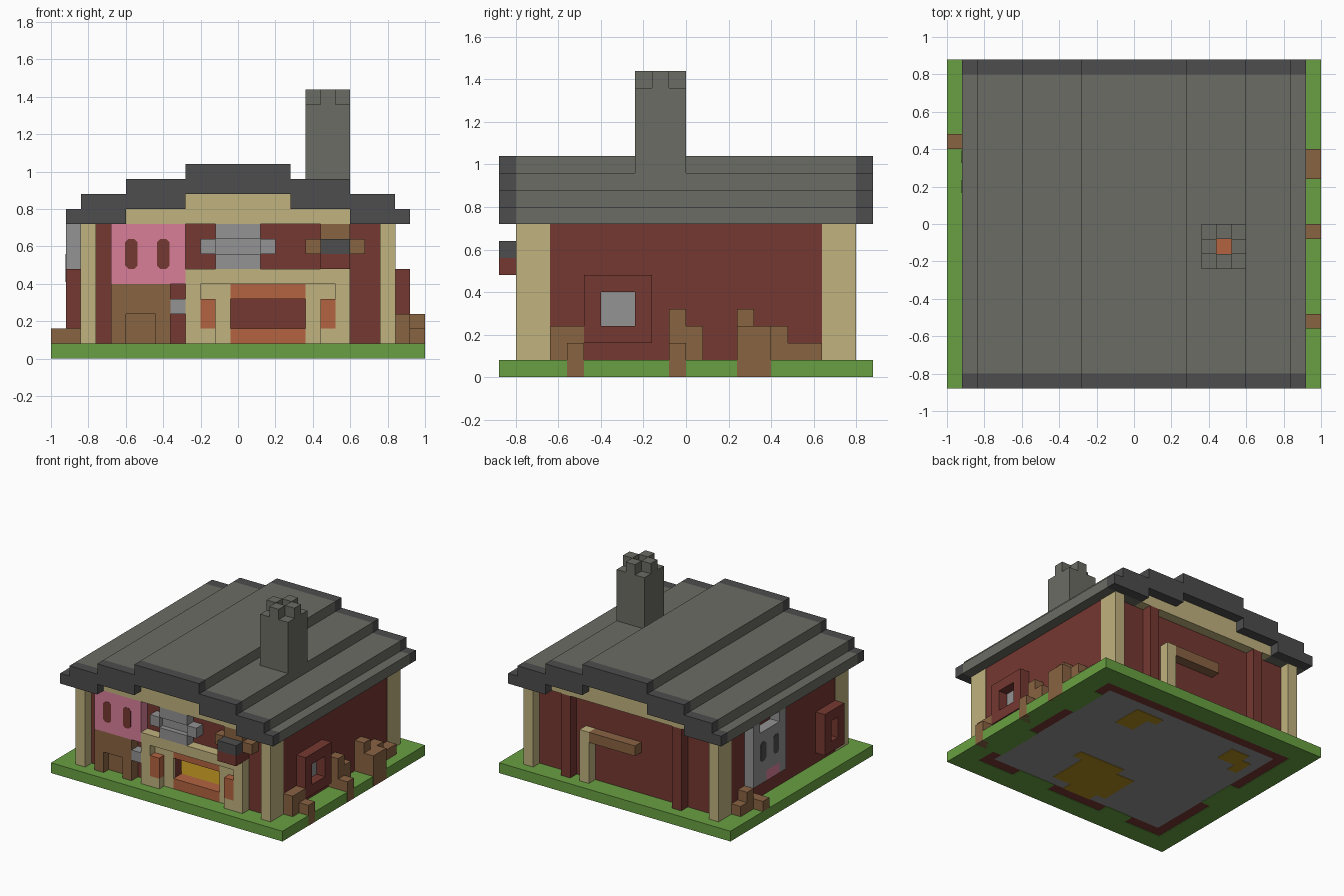
import bpy, bmesh
from mathutils import Vector

cube = bpy.data.objects.get("Cube")
if cube:
    bpy.data.objects.remove(cube, do_unlink=True)

U = 0.08  # block size


def material(name, r, g, b):
    def lin(c):
        c /= 255
        return c / 12.92 if c <= 0.04045 else ((c + 0.055) / 1.055) ** 2.4
    col = (lin(r), lin(g), lin(b), 1)
    m = bpy.data.materials.new(name)
    m.diffuse_color = col
    m.use_nodes = True
    node = next(n for n in m.node_tree.nodes if n.type == 'BSDF_PRINCIPLED')
    node.inputs["Base Color"].default_value = col
    node.inputs["Roughness"].default_value = 0.9
    return m


GREEN = material("grass green", 105, 160, 66)
RED = material("wall red", 118, 56, 50)
TAN = material("timber tan", 192, 178, 126)
DARK = material("dark grey", 77, 77, 78)
ROOF = material("roof grey", 107, 108, 99)
BROWN = material("wood brown", 137, 99, 66)
PINK = material("pink", 216, 127, 153)
GREY = material("light grey", 147, 147, 147)
BRICK = material("orange brick", 180, 100, 65)
GOLD = material("fire gold", 176, 138, 30)


def finish(name, bm, mat):
    bmesh.ops.recalc_face_normals(bm, faces=bm.faces)
    me = bpy.data.meshes.new(name)
    bm.to_mesh(me)
    bm.free()
    me.materials.append(mat)
    ob = bpy.data.objects.new(name, me)
    bpy.context.collection.objects.link(ob)
    return ob


def boxes(name, mat, *specs):
    """One object from boxes given as x0, x1, y0, y1, z0, z1."""
    bm = bmesh.new()
    for x0, x1, y0, y1, z0, z1 in specs:
        for v in bmesh.ops.create_cube(bm, size=1)["verts"]:
            v.co = Vector((x1 if v.co.x > 0 else x0,
                           y1 if v.co.y > 0 else y0,
                           z1 if v.co.z > 0 else z0))
    return finish(name, bm, mat)


def prism(name, mat, outline, axis, a, b):
    """Extrude an upright outline along x or y."""
    bm = bmesh.new()
    place = (lambda p, d: (p[0], d, p[1])) if axis == 'y' else (lambda p, d: (d, p[0], p[1]))
    face = bm.faces.new([bm.verts.new(place(p, a)) for p in outline])
    new = bmesh.ops.extrude_face_region(bm, geom=[face])["geom"]
    shift = Vector(place((0, 0), b - a))
    bmesh.ops.translate(bm, vec=shift, verts=[g for g in new if isinstance(g, bmesh.types.BMVert)])
    return finish(name, bm, mat)


def ring(xo, yo, xi, yi, z0, z1):
    return [(-xo, xo, -yo, -yi, z0, z1), (-xo, xo, yi, yo, z0, z1),
            (-xo, -xi, -yi, yi, z0, z1), (xi, xo, -yi, yi, z0, z1)]


def slot(name, mat, c, z0, z1, axis, a, b):
    w, k = 0.034, 0.018
    pts = [(c - w, z0 + k), (c - w + k, z0), (c + w - k, z0), (c + w, z0 + k),
           (c + w, z1 - k), (c + w - k, z1), (c - w + k, z1), (c - w, z1 - k)]
    prism(name, mat, pts, axis, a, b)


# Ground slab with the floor showing underneath
boxes("grass_border", GREEN, *ring(1, .88, .84, .72, 0, U))
boxes("wall_footing", RED, *ring(.84, .72, .76, .64, .004, U))
boxes("grass_tufts_below", GREEN, (.76, .84, -.56, -.16, 0, .02), (.76, .84, .24, .56, 0, .02),
      (-.84, -.76, -.16, .16, 0, .02), (-.52, -.28, -.72, -.64, 0, .02),
      (.2, .52, -.72, -.64, 0, .02))
boxes("floor", GREY, (-.76, .76, -.64, .64, .004, U))
boxes("floor_patches", GOLD,
      (-.2, .28, -.56, -.24, 0, .02), (-.12, .12, -.64, -.56, 0, .02),
      (-.04, .36, -.24, -.16, 0, .02),
      (.28, .44, .32, .56, 0, .02), (.2, .28, .48, .56, 0, .02),
      (-.6, -.44, .4, .56, 0, .02), (-.68, -.6, .32, .48, 0, .02))

# Walls, with a hearth opening in the front
boxes("side_walls", RED, *[(min(s * .84, s * .76), max(s * .84, s * .76), -.64, .64, U, .74)
                           for s in (-1, 1)])
boxes("back_wall", RED, (-.76, .76, .64, .72, U, .74))
boxes("front_wall", RED, (-.76, -.04, -.72, -.64, U, .74), (.36, .76, -.72, -.64, U, .74),
      (-.04, .36, -.72, -.64, .4, .74))
boxes("hearth_chamber", RED, (-.36, -.28, -.64, -.16, U, .4), (.44, .52, -.64, -.16, U, .4),
      (-.36, .52, -.16, -.08, U, .4), (-.36, .52, -.64, -.08, .4, .48))
boxes("fire_bed", GOLD, (-.28, .44, -.64, -.16, U, .16))
boxes("back_pilasters", RED, (-.52, -.44, .72, .8, U, .72), (.44, .52, .72, .8, U, .72))

# Corner posts and gable beams
for sx, side in ((1, "left"), (-1, "right")):
    for sy, end in ((-1, "front"), (1, "back")):
        xs, ys = sorted((sx * .76, sx * .842)), sorted((sy * .64, sy * .8))
        boxes(f"{end}_{side}_post", TAN, (*xs, *ys, U, .74))
for sy, end in ((-1, "front"), (1, "back")):
    ys = sorted((sy * .64, sy * .8))
    boxes(f"{end}_gable", TAN, (-.6, .6, *ys, .72, .8), (-.28, .28, *ys, .8, .88))

# Stepped roof with darker end trims
half = [(.28, 1.04), (.28, .96), (.6, .96), (.6, .88), (.84, .88), (.84, .8), (.92, .8),
        (.92, .72), (.6, .72), (.6, .8), (.28, .8), (.28, .88)]
outline = half + [(-x, z) for x, z in reversed(half)]
prism("roof", ROOF, outline, 'y', -.8, .8)
prism("front_roof_trim", DARK, outline, 'y', -.88, -.8)
prism("back_roof_trim", DARK, outline, 'y', .8, .88)

# Chimney with a cross-shaped rim around a flue
boxes("chimney", ROOF, (.36, .6, -.24, 0, .86, 1.28), *[
    (.36 + i * U, .44 + i * U, -.24 + j * U, -.16 + j * U, 1.28, 1.44 if (i == 1) != (j == 1) else 1.36)
    for i in range(3) for j in range(3) if (i, j) != (1, 1)])
boxes("flue_glow", BRICK, (.44, .52, -.16, -.08, 1.27, 1.3))

# Counter frame and hearth on the front
boxes("counter_frame", TAN, (-.28, -.2, -.8, -.72, U, .48), (.52, .6, -.8, -.72, U, .48),
      (-.2, .52, -.8, -.72, .4, .48))
boxes("hearth_panels", TAN, (-.2, -.04, -.74, -.7, U, .4), (.36, .52, -.74, -.7, U, .4),
      (-.2, -.12, -.8, -.72, U, .16), (.44, .52, -.8, -.72, U, .16))
boxes("hearth_side_bricks", BRICK, (-.2, -.12, -.8, -.72, .16, .32), (.44, .52, -.8, -.72, .16, .32))
boxes("hearth_lip", BRICK, (-.04, .36, -.74, -.64, U, .16))
boxes("hearth_lintel", BRICK, (-.04, .36, -.74, -.64, .32, .4))

# Pink hanging and wooden bench on the front
boxes("pink_hanging", PINK, (-.68, -.28, -.8, -.72, .4, .72))
for c in (-.57, -.4):
    slot("pink_hanging_slot", RED, c, .48, .64, 'y', -.802, -.798)
boxes("bench", BROWN, (-.68, -.6, -.8, -.72, U, .4), (-.44, -.36, -.8, -.72, U, .4),
      (-.6, -.44, -.8, -.72, .24, .4), (-.6, -.44, -.74, -.7, U, .24))
boxes("bench_knob", GREY, (-.36, -.28, -.8, -.72, .24, .32))

# Grey emblem and hanging lantern
boxes("grey_emblem", GREY, (-.2, -.12, -.8, -.72, .56, .64), (.12, .2, -.8, -.72, .56, .64),
      (-.12, .12, -.76, -.72, .56, .64), (-.12, .12, -.8, -.72, .48, .56),
      (-.12, .12, -.8, -.72, .64, .72))
boxes("lantern_bracket", BROWN, (.36, .68, -.8, -.72, .56, .64), (.44, .6, -.8, -.72, .64, .72))
boxes("lantern_cap", DARK, (.44, .6, -.88, -.8, .56, .64))
boxes("lantern_body", RED, (.44, .6, -.88, -.72, .48, .56))


# Framed side windows
def window(name, s, y0, y1, z0, z1):
    xs = sorted((s * .84, s * .92))
    boxes(name + "_frame", RED, (*xs, y0, y0 + U, z0, z1), (*xs, y1 - U, y1, z0, z1),
          (*xs, y0 + U, y1 - U, z0, z0 + U), (*xs, y0 + U, y1 - U, z1 - U, z1))
    boxes(name + "_pane", GREY, (*sorted((s * .839, s * .846)), y0 + U, y1 - U, z0 + U, z1 - U))


window("left_window", 1, -.48, -.16, .16, .48)
window("right_window", -1, -.64, -.4, .16, .48)

# Grey hanging on the right wall
boxes("grey_hanging", GREY, (-.92, -.84, .08, .48, .32, .64), (-.92, -.84, .32, .48, .24, .32),
      (-.92, -.84, .08, .16, .24, .32), (-.92, -.84, .08, .16, .64, .72),
      (-.92, -.84, .4, .48, .64, .72))
boxes("grey_hanging_nose", PINK, (-.92, -.84, .16, .32, .24, .32))
for c in (.2, .36):
    slot("grey_hanging_slot", DARK, c, .41, .56, 'x', -.922, -.918)

# Stumps and logs beside the walls
boxes("left_stumps", BROWN,
      (.84, .92, -.64, -.48, U, .24), (.9, 1.001, -.56, -.48, 0, .16),
      (.84, .92, -.08, 0, U, .32), (.84, .92, 0, .08, U, .24), (.9, 1.001, -.08, 0, 0, .16),
      (.84, .92, .24, .32, U, .32), (.84, .92, .32, .48, U, .24),
      (.84, .92, .48, .64, U, .16), (.9, 1.001, .24, .4, 0, .24))
boxes("right_stumps", BROWN, (-.92, -.84, .4, .64, U, .16), (-.92, -.84, .48, .56, .16, .24),
      (-1, -.92, .4, .48, U, .16))

# Post and rail on the back
boxes("back_rail_post", TAN, (.28, .36, .72, .8, U, .48))
boxes("back_rail", BROWN, (-.12, .28, .72, .8, .4, .48))
